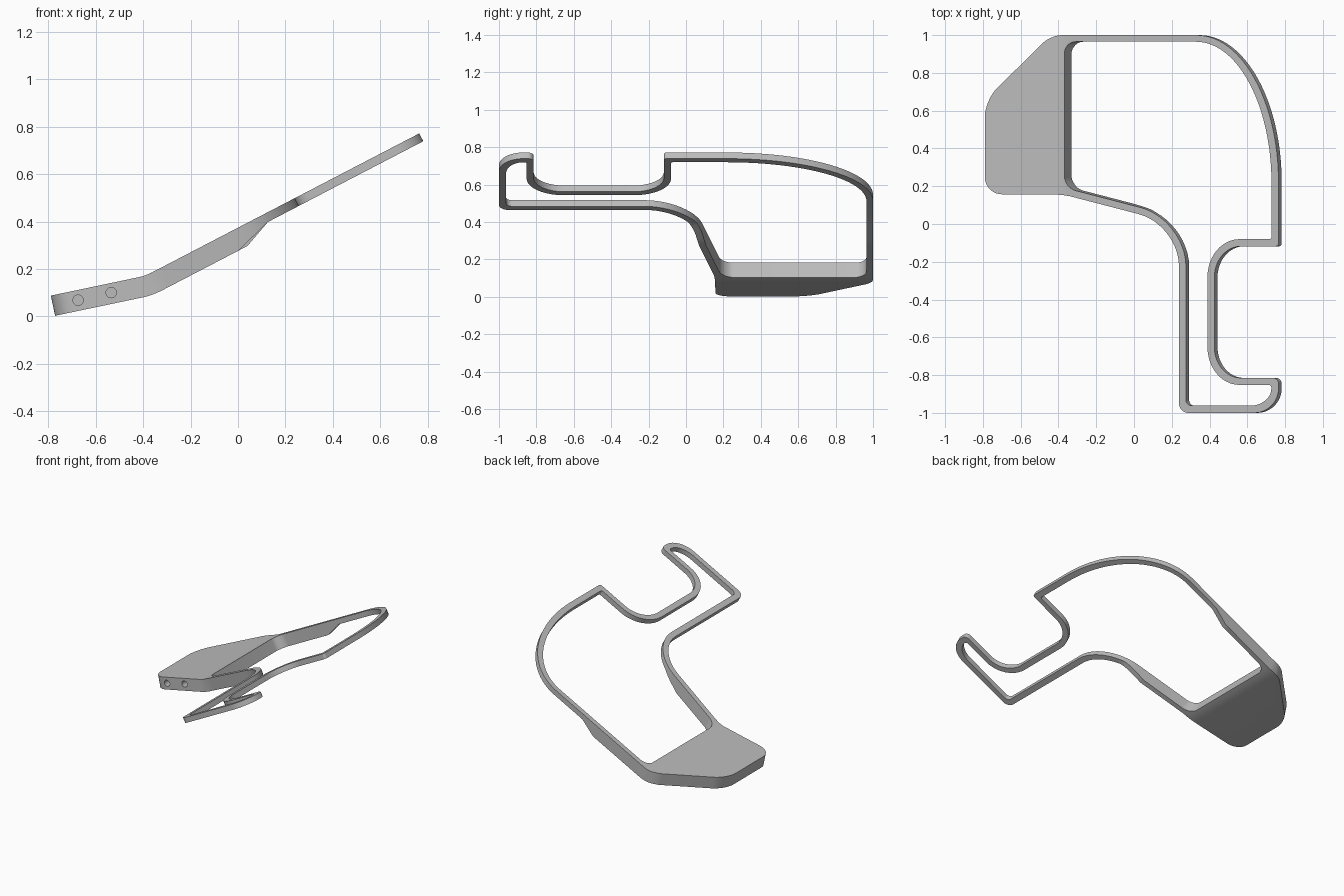
import bpy, bmesh, math
from mathutils import Vector

if "Cube" in bpy.data.objects:
    bpy.data.objects.remove(bpy.data.objects["Cube"])

grey = bpy.data.materials.new("mid grey")
grey.use_nodes = True
grey.diffuse_color = (0.5, 0.5, 0.5, 1)
grey.node_tree.nodes["Principled BSDF"].inputs["Base Color"].default_value = (0.5, 0.5, 0.5, 1)

BEND = (-0.42, -0.36)      # where the plate bends into the loop
TAPER_END = 0.109          # where the thick arms become the thin loop
LOW, STEEP = 0.21, 0.52    # slopes before and after the bend
THICK, THIN = 0.087, 0.037


def rounded(corners, steps=12):
    """Closed outline; each corner is x, y, cut-back before, cut-back after."""
    pts = []
    for i, (x, y, before, after) in enumerate(corners):
        p = Vector((x, y))
        u = (Vector(corners[i - 1][:2]) - p).normalized()
        v = (Vector(corners[(i + 1) % len(corners)][:2]) - p).normalized()
        a, d = p + u * before, p + v * after
        b, c = a.lerp(p, 0.552), d.lerp(p, 0.552)
        n = steps * (2 if before > 0.3 else 1)
        for k in range(n + 1):
            t = k / n
            s = 1 - t
            pts.append(a * s**3 + b * 3 * s * s * t + c * 3 * s * t * t + d * t**3)
    return pts


def top_height(x):
    """Height and slope of the upper surface."""
    x0, x1 = BEND
    line = 0.374 + STEEP * x
    if x >= x1:
        return line, STEEP
    if x <= x0:
        mid = (x0 + x1) / 2
        return 0.374 + STEEP * mid + LOW * (x - mid), LOW
    k = (STEEP - LOW) / (x1 - x0)
    return line + k * (x1 - x) ** 2 / 2, STEEP - k * (x1 - x)


def thickness(x, y):
    start = -0.038 if y < 0.5 else 0.0
    f = min(max((x - start) / (TAPER_END - start), 0), 1)
    return THICK + (THIN - THICK) * f


# Outer and inner plan outlines
outer = rounded([
    (-0.79, 0.158, 0.09, 0.09),
    (-0.37, 0.155, 0.04, 0.04),
    (0.238, -0.003, 0.22, 0.22),
    (0.238, -1.0, 0.05, 0.05),
    (0.765, -1.0, 0.13, 0.13),
    (0.765, -0.815, 0.03, 0.03),
    (0.425, -0.815, 0.14, 0.165),
    (0.425, -0.118, 0.165, 0.14),
    (0.765, -0.118, 0.015, 0.015),
    (0.765, 1.0, 0.78, 0.435),
    (-0.44, 1.0, 0.06, 0.06),
    (-0.79, 0.655, 0.09, 0.09),
])
inner = rounded([
    (-0.368, 0.192, 0.06, 0.06),
    (0.275, 0.025, 0.25, 0.25),
    (0.275, -0.962, 0.03, 0.03),
    (0.715, -0.962, 0.1, 0.08),
    (0.73, -0.852, 0.02, 0.015),
    (0.389, -0.852, 0.17, 0.2),
    (0.389, -0.08, 0.2, 0.17),
    (0.728, -0.08, 0.01, 0.01),
    (0.728, 0.965, 0.75, 0.4),
    (-0.368, 0.965, 0.06, 0.06),
])

# Flat plan with its opening, cut across at every bend and taper
bm = bmesh.new()
for loop in (outer, inner):
    vs = [bm.verts.new((p.x, p.y, 0)) for p in loop]
    for a, b in zip(vs, vs[1:] + vs[:1]):
        bm.edges.new((a, b))
bmesh.ops.remove_doubles(bm, verts=bm.verts[:], dist=0.0005)
bmesh.ops.triangle_fill(bm, edges=bm.edges[:], use_beauty=True, normal=(0, 0, 1))
cuts = [BEND[0] + (BEND[1] - BEND[0]) * i / 6 for i in range(7)] + [-0.038, 0.0, TAPER_END]
for x in cuts:
    bmesh.ops.bisect_plane(bm, geom=bm.verts[:] + bm.edges[:] + bm.faces[:],
                           dist=0.0001, plane_co=(x, 0, 0), plane_no=(1, 0, 0))

# Thicken square to the bent surface
top = bm.verts[:]
ext = bmesh.ops.extrude_face_region(bm, geom=bm.faces[:], use_keep_orig=True)
low = [g for g in ext["geom"] if isinstance(g, bmesh.types.BMVert)]
for verts, is_low in ((top, False), (low, True)):
    for v in verts:
        x, y = v.co.x, v.co.y
        z, slope = top_height(x)
        normal = Vector((-slope, 0, 1)).normalized()
        v.co = Vector((x, y, z)) - normal * (thickness(x, y) if is_low else 0)
bmesh.ops.recalc_face_normals(bm, faces=bm.faces[:])
mesh = bpy.data.meshes.new("bent_loop_frame")
bm.to_mesh(mesh)
bm.free()
mesh.materials.append(grey)
frame = bpy.data.objects.new("bent_loop_frame", mesh)
bpy.context.collection.objects.link(frame)

# Two blind holes in the front edge of the plate
for x, z in ((-0.675, 0.068), (-0.535, 0.1)):
    bpy.ops.mesh.primitive_cylinder_add(vertices=24, radius=0.022, depth=0.2,
                                        location=(x, 0.18, z), rotation=(math.pi / 2, 0, 0))
    cutter = bpy.context.object
    cutter.name = "hole_cutter"
    cutter.data.materials.append(grey)
    mod = frame.modifiers.new("hole", "BOOLEAN")
    mod.operation = "DIFFERENCE"
    mod.solver = "EXACT"
    mod.object = cutter
    bpy.context.view_layer.objects.active = frame
    bpy.ops.object.modifier_apply(modifier=mod.name)
    bpy.data.objects.remove(cutter)

bpy.ops.object.select_all(action="DESELECT")
frame.select_set(True)
bpy.context.view_layer.objects.active = frame
bpy.ops.object.shade_smooth_by_angle(angle=math.radians(25))
